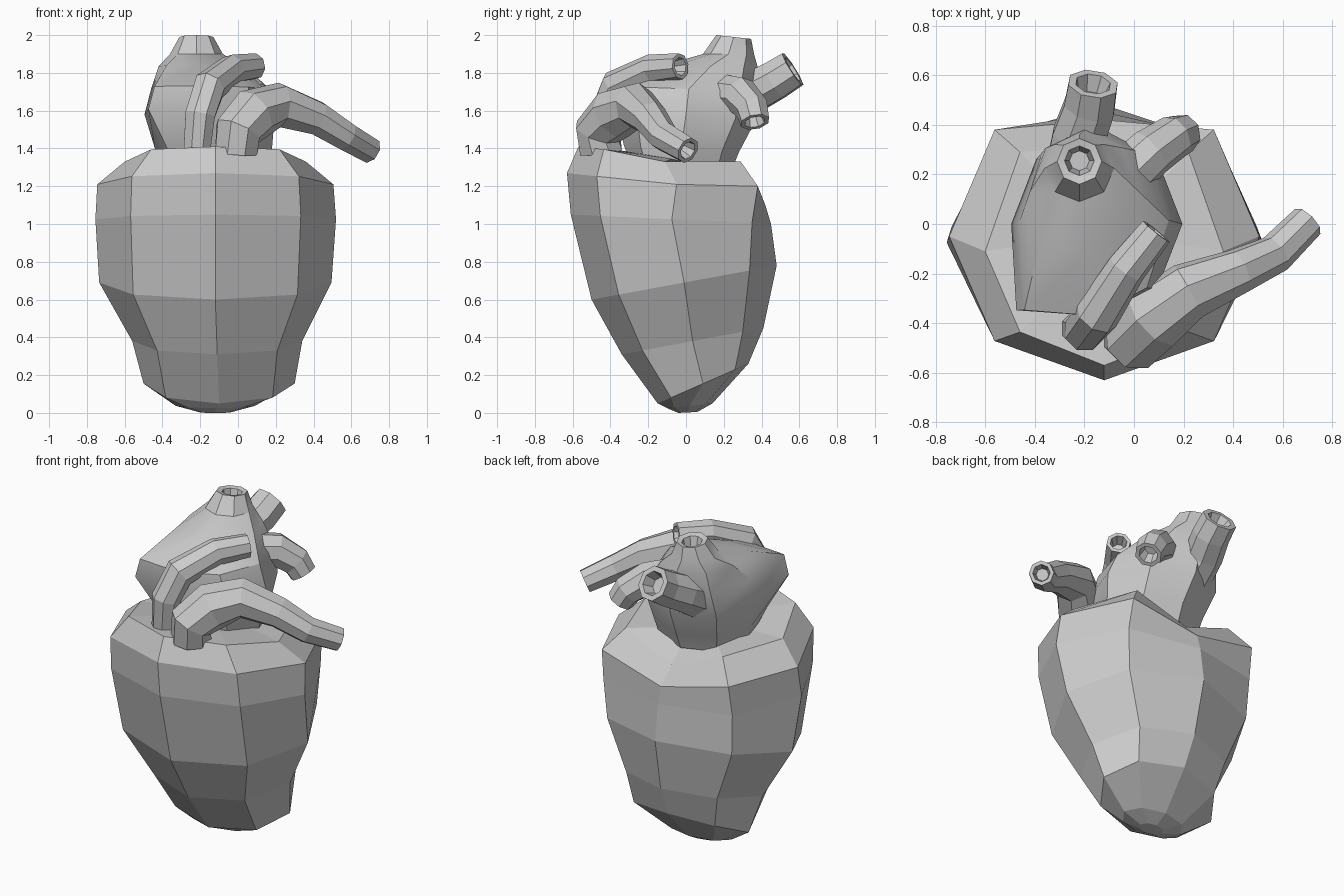
import bpy, bmesh, math
from mathutils import Vector

if "Cube" in bpy.data.objects:
    bpy.data.objects.remove(bpy.data.objects["Cube"])


def loft(name, rings, smooth=None):
    """Skin a list of equal-length vertex rings and cap both ends."""
    bm = bmesh.new()
    vr = [[bm.verts.new(p) for p in ring] for ring in rings]
    n = len(vr[0])
    for a, b in zip(vr, vr[1:]):
        for i in range(n):
            j = (i + 1) % n
            bm.faces.new((a[i], a[j], b[j], b[i]))
    for ring, flip in ((vr[0], True), (vr[-1], False)):
        c = bm.verts.new(sum((v.co for v in ring), Vector()) / n)
        for i in range(n):
            tri = (ring[i], ring[(i + 1) % n], c)
            bm.faces.new(tri[::-1] if flip else tri)
    bmesh.ops.recalc_face_normals(bm, faces=bm.faces)
    me = bpy.data.meshes.new(name)
    bm.to_mesh(me)
    bm.free()
    ob = bpy.data.objects.new(name, me)
    bpy.context.collection.objects.link(ob)
    if smooth:
        bpy.ops.object.select_all(action='DESELECT')
        ob.select_set(True)
        bpy.context.view_layer.objects.active = ob
        bpy.ops.object.shade_smooth_by_angle(angle=math.radians(smooth))
    return ob


def oval(xc, rx, yf, yb, zf, zb, corner=1.0, n=8):
    """Tilted ring from (yf, zf) to (yb, zb); corner pushes out the front-left point."""
    pts = []
    for i in range(n):
        a = 2 * math.pi * i / n
        k = corner if i == 5 else 1.0
        t = (1 + k * math.sin(a)) / 2
        pts.append(Vector((xc + k * rx * math.cos(a), yf + (yb - yf) * t, zf + (zb - zf) * t)))
    return pts


def tube(name, path, n=8, depth=0.07):
    """Sweep a ring along (x, y, z, radius) points, with a hollow far end."""
    ps = [Vector(p[:3]) for p in path]
    rs = [p[3] for p in path]
    rings, u = [], None
    for i, p in enumerate(ps):
        t = (ps[min(i + 1, len(ps) - 1)] - ps[max(i - 1, 0)]).normalized()
        if u is None:
            u = t.orthogonal()
        u = (u - t * u.dot(t)).normalized()
        v = t.cross(u)

        def ring(c, r):
            return [c + r * (u * math.cos(2 * math.pi * (k + .5) / n)
                             + v * math.sin(2 * math.pi * (k + .5) / n)) for k in range(n)]
        rings.append(ring(p, rs[i]))
    rings.append(ring(ps[-1], rs[-1] * .7))
    rings.append(ring(ps[-1] - t * depth, rs[-1] * .5))
    return loft(name, rings)


# Main heart body, eight-sided, with the tip leaning forward and a dip at the top rear
body = [
    oval(-.12, .08, -.04, .06, .0, .005),
    oval(-.12, .21, -.10, .14, .025, .05),
    oval(-.10, .40, -.15, .33, .05, .26),
    oval(-.11, .45, -.34, .41, .31, .45),
    oval(-.12, .615, -.50, .48, .60, .78),
    oval(-.118, .637, -.61, .46, 1.05, 1.00),
    oval(-.12, .625, -.63, .45, 1.27, 1.15),
    oval(-.12, .48, -.57, .35, 1.41, 1.31),
    oval(-.12, .25, -.35, .20, 1.39, 1.30),
]
for ring, (dy, dz), (sy, sz) in zip(body[-4:-1], ((.45, 1.0), (.42, 1.10), (.32, 1.20)),
                                    ((.35, 1.01), (.38, 1.20), (.29, 1.33))):
    ring[2].yz = dy, dz
    for i in (1, 3):
        ring[i].yz = sy, sz
for i in (0, 4):
    body[-3][i].y = -.05
    body[-2][i].z = 1.33
loft("ventricles", body)

# Upper chamber, flaring to the front left, tapering into the open upright vessel
loft("atrium", [
    oval(-.13, .28, -.28, .24, 1.28, 1.28),
    oval(-.13, .31, -.33, .28, 1.42, 1.38, 1.15),
    oval(-.15, .345, -.37, .37, 1.61, 1.55, 1.33),
    oval(-.16, .30, -.37, .40, 1.73, 1.70, 1.33),
    oval(-.20, .22, -.12, .38, 1.84, 1.83, 1.15),
    oval(-.22, .14, .09, .36, 1.90, 1.90),
    oval(-.22, .09, .16, .345, 2.0, 1.98),
    oval(-.22, .06, .195, .315, 1.99, 1.975),
    oval(-.22, .04, .215, .295, 1.90, 1.90),
], smooth=30)

# Front vessels
tube("front_artery", [(-.01, -.45, 1.38, .12), (.0, -.465, 1.49, .13), (.08, -.38, 1.58, .14),
                      (.22, -.27, 1.63, .12), (.42, -.19, 1.56, .093), (.57, -.12, 1.465, .08),
                      (.70, .01, 1.39, .072)])
tube("arched_artery", [(-.22, -.42, 1.36, .075), (-.20, -.43, 1.58, .085), (-.15, -.37, 1.73, .09),
                       (-.03, -.18, 1.82, .08), (.09, -.03, 1.835, .07)])

# Rear vessels
tube("rear_vein", [(-.23, .2, 1.62, .14), (-.22, .36, 1.70, .115), (-.18, .47, 1.76, .11),
                   (-.165, .565, 1.82, .105)])
tube("side_vein", [(-.14, .10, 1.66, .11), (-.04, .19, 1.69, .11), (.07, .29, 1.68, .10),
                   (.16, .35, 1.61, .09), (.20, .365, 1.54, .08)])
